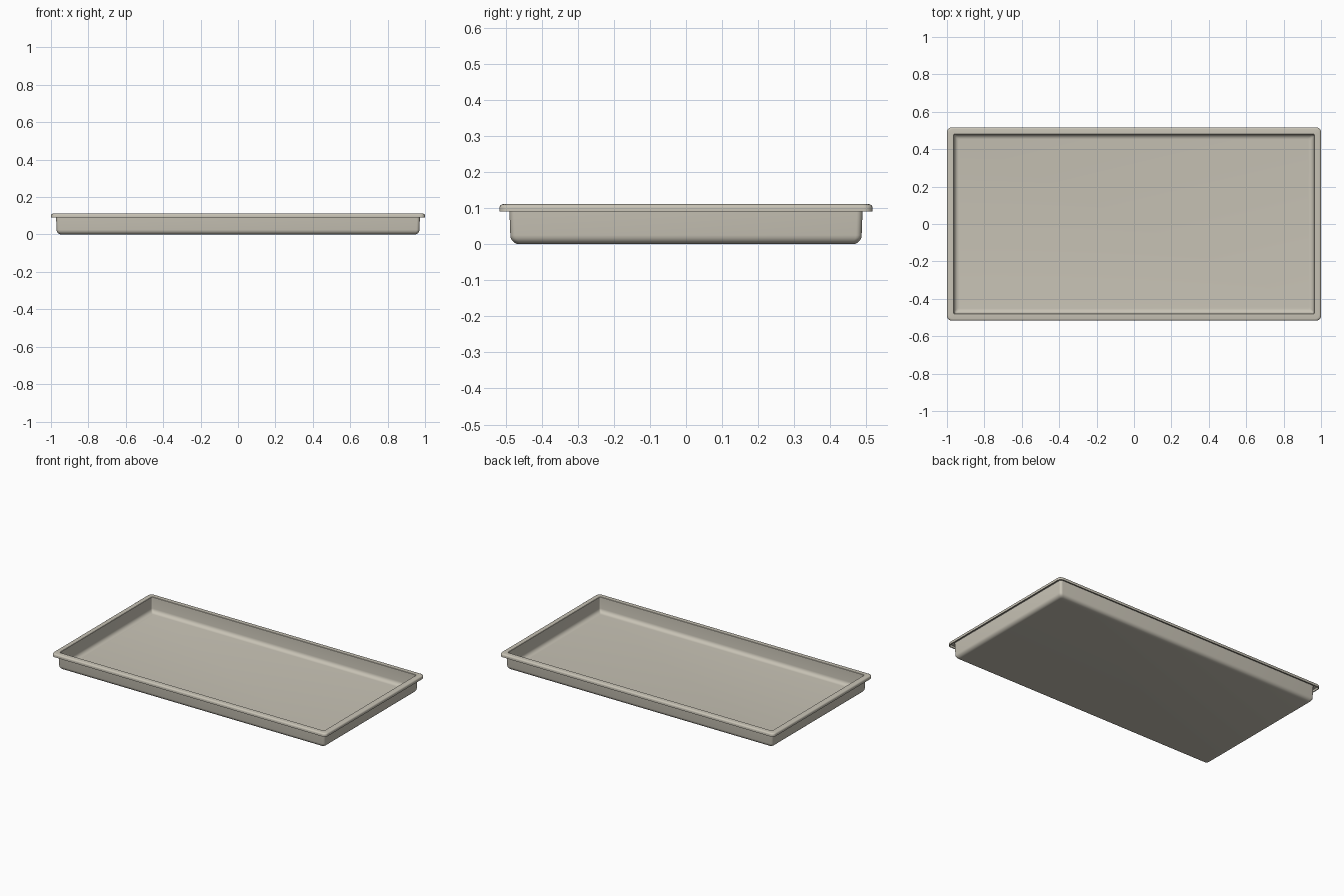
import bpy, bmesh, math

if "Cube" in bpy.data.objects:
    bpy.data.objects.remove(bpy.data.objects["Cube"])

HX, HY = 1.0, 0.517     # half size of the rim
SEG = 5                 # segments per rounded corner

mat = bpy.data.materials.new("warm grey plastic")
mat.diffuse_color = (0.578, 0.546, 0.465, 1)
mat.use_nodes = True
mat.node_tree.nodes["Principled BSDF"].inputs["Base Color"].default_value = mat.diffuse_color


def ring(bm, inset, z, radius):
    """Rounded rectangle of vertices, inset from the rim outline."""
    hx, hy = HX - inset, HY - inset
    verts = []
    for k, (sx, sy) in enumerate([(1, 1), (-1, 1), (-1, -1), (1, -1)]):
        for i in range(SEG + 1):
            a = math.pi / 2 * (k + i / SEG)
            verts.append(bm.verts.new((sx * (hx - radius) + radius * math.cos(a),
                                       sy * (hy - radius) + radius * math.sin(a), z)))
    return verts


def arc(cx, cz, r, a0, a1, n, corner):
    """Profile points on a fillet: (inset, height, corner radius)."""
    return [(cx + r * math.cos(math.radians(a0 + (a1 - a0) * i / n)),
             cz + r * math.sin(math.radians(a0 + (a1 - a0) * i / n)), corner)
            for i in range(n + 1)]


# Tray section from underside, up the outer wall, over the lip, down to the floor
profile = arc(0.055, 0.025, 0.025, 270, 180, 5, 0.016)       # bottom outer fillet
profile += [(0.027, 0.104, 0.016), (0.006, 0.104, 0.02),     # outer wall, lip underside
            (0.006, 0.090, 0.02), (0.0, 0.090, 0.025)]       # skirt lower edge
profile += arc(0.010, 0.101, 0.010, 180, 90, 4, 0.025)       # rounded lip edge
profile += [(0.035, 0.111, 0.008), (0.037, 0.109, 0.008)]    # lip inner edge
profile += arc(0.064, 0.037, 0.025, 180, 270, 5, 0.010)      # inner wall and floor fillet

bm = bmesh.new()
rings = [ring(bm, *p) for p in profile]
n = len(rings[0])
for a, b in zip(rings, rings[1:]):
    for i in range(n):
        j = (i + 1) % n
        bm.faces.new((a[i], a[j], b[j], b[i]))
bm.faces.new(list(reversed(rings[0])))   # underside
bm.faces.new(rings[-1])                  # floor
bmesh.ops.recalc_face_normals(bm, faces=bm.faces[:])

mesh = bpy.data.meshes.new("tray")
bm.to_mesh(mesh)
bm.free()
mesh.materials.append(mat)
tray = bpy.data.objects.new("tray", mesh)
bpy.context.collection.objects.link(tray)
bpy.context.view_layer.objects.active = tray
tray.select_set(True)
bpy.ops.object.shade_smooth_by_angle(angle=math.radians(35))
